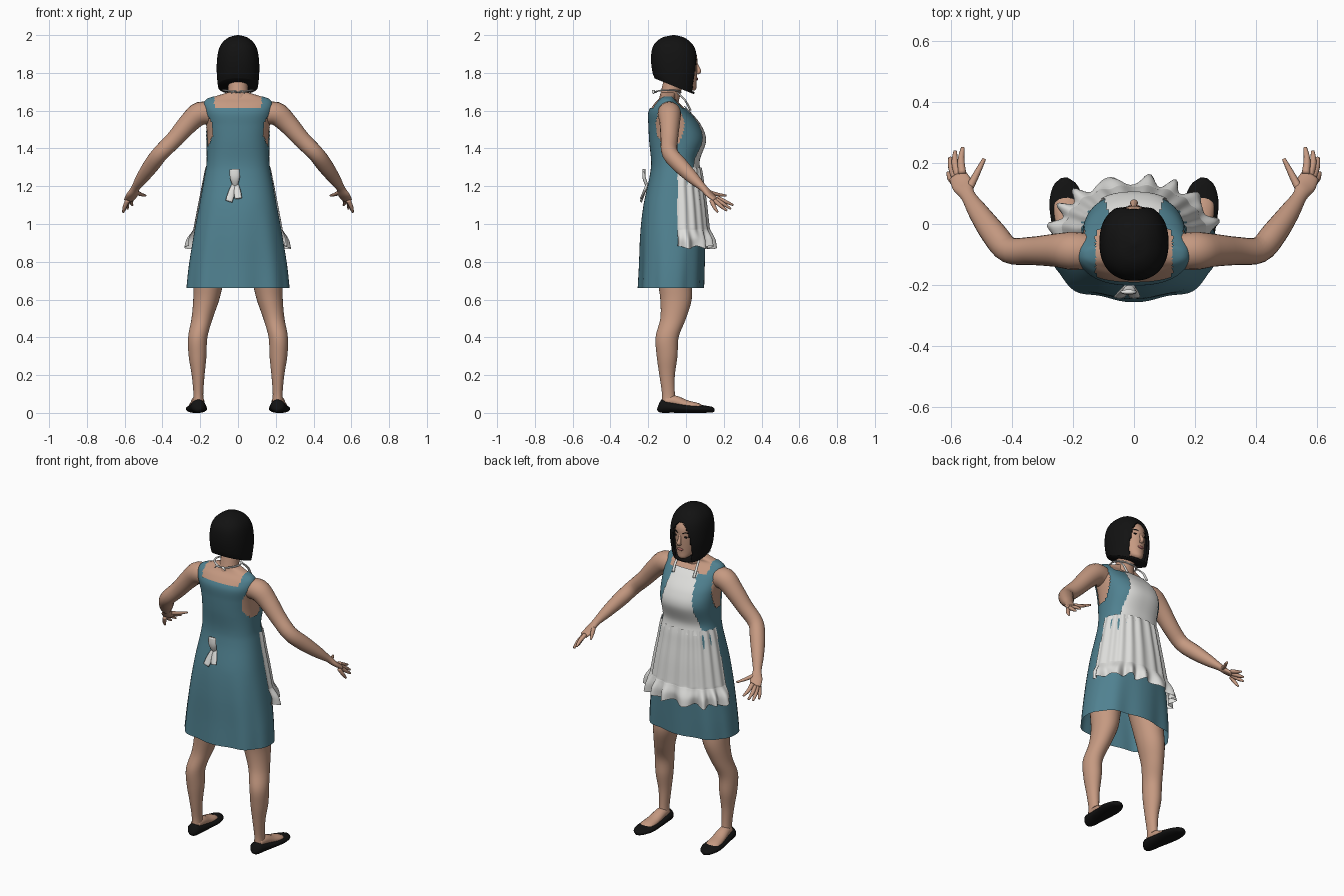
import bpy
import bmesh
from math import sin, cos, pi, copysign
from mathutils import Vector

cube = bpy.data.objects.get("Cube")
if cube:
    bpy.data.objects.remove(cube, do_unlink=True)


def material(name, red, green, blue):
    mat = bpy.data.materials.new(name)
    mat.use_nodes = True
    mat.diffuse_color = (red, green, blue, 1)
    bsdf = next(n for n in mat.node_tree.nodes if n.type == 'BSDF_PRINCIPLED')
    bsdf.inputs["Base Color"].default_value = (red, green, blue, 1)
    bsdf.inputs["Roughness"].default_value = 0.8
    return mat


SKIN = material("skin", 0.56, 0.32, 0.22)
TEAL = material("teal cloth", 0.08, 0.22, 0.28)
WHITE = material("white cloth", 0.74, 0.74, 0.72)
BLACK = material("black", 0.006, 0.006, 0.006)
LIPS = material("lips", 0.36, 0.13, 0.11)


def refine(rows, steps):
    """Catmull-Rom interpolation of any rows of numbers."""
    out = []
    for i in range(len(rows) - 1):
        a, b, c, d = (Vector(rows[max(0, min(len(rows) - 1, i + k))]) for k in (-1, 0, 1, 2))
        for s in range(steps):
            t = s / steps
            out.append(b + (c - a) * (t / 2) + (a * 2 - b * 5 + c * 4 - d) * (t * t / 2)
                       + (b * 3 - a - c * 3 + d) * (t ** 3 / 2))
    return out + [Vector(rows[-1])]


def skin_rings(name, rings, mat, keep=None, open_ends=False):
    """Bridge rings of points into one smooth object."""
    bm = bmesh.new()
    loops = [[bm.verts.new(p) for p in ring] for ring in rings]
    n = len(loops[0])
    for low, high in zip(loops, loops[1:]):
        for i in range(n):
            j = (i + 1) % n
            bm.faces.new((low[i], low[j], high[j], high[i]))
    caps = [bm.faces.new(loops[0]), bm.faces.new(loops[-1])]
    bmesh.ops.recalc_face_normals(bm, faces=bm.faces)
    if open_ends:
        bmesh.ops.delete(bm, geom=caps, context='FACES')
    if keep:
        gone = [f for f in bm.faces if not keep(f.calc_center_median())]
        bmesh.ops.delete(bm, geom=gone, context='FACES')
    for f in bm.faces:
        f.smooth = True
    mesh = bpy.data.meshes.new(name)
    bm.to_mesh(mesh)
    bm.free()
    mesh.materials.append(mat)
    obj = bpy.data.objects.new(name, mesh)
    bpy.context.collection.objects.link(obj)
    return obj


def loft(name, rows, mat, grow=0, power=2, seg=32, steps=5, warp=None, **kw):
    """Stack of level ovals; each row is z, centre x, centre y, radius x, radius y."""
    rings = []
    for z, cx, cy, rx, ry in refine(rows, steps):
        ring = []
        for i in range(seg):
            a = 2 * pi * i / seg
            ux, uy = (copysign(abs(v) ** (2 / power), v) for v in (cos(a), sin(a)))
            p = Vector((cx + (rx + grow) * ux, cy + (ry + grow) * uy, z))
            ring.append(warp(p, a) if warp else p)
        rings.append(ring)
    return skin_rings(name, rings, mat, **kw)


def tube(name, rows, mat, ref=(0, 0, 1), seg=14, steps=4, floor=None):
    """Tube along a path; each row is x, y, z, radius, flatness along ref."""
    pts = refine(rows, steps)
    rings = []
    for i, row in enumerate(pts):
        way = pts[min(i + 1, len(pts) - 1)].to_3d() - pts[max(i - 1, 0)].to_3d()
        way = Vector(way).normalized()
        side = way.cross(Vector(ref)).normalized()
        up = side.cross(way)
        ring = []
        for k in range(seg):
            a = 2 * pi * k / seg
            p = Vector(row[:3]) + side * (row[3] * cos(a)) + up * (row[3] * row[4] * sin(a))
            if floor is not None:
                p.z = max(p.z, floor)
            ring.append(p)
        rings.append(ring)
    return skin_rings(name, rings, mat)


def ellipsoid(name, centre, size, mat):
    bpy.ops.mesh.primitive_uv_sphere_add(segments=16, ring_count=10, location=centre)
    obj = bpy.context.object
    obj.name = name
    obj.scale = size
    obj.data.materials.append(mat)
    bpy.ops.object.shade_smooth()


# Dress, torso and bib share one body profile
SKIRT = [(0.66, 0, -.08, .27, .17), (0.78, 0, -.075, .258, .17), (0.95, 0, -.07, .232, .17),
         (1.1, 0, -.065, .205, .16), (1.25, 0, -.055, .178, .138)]
BODICE = [(1.33, 0, -.06, .166, .125), (1.44, 0, -.048, .168, .147), (1.52, 0, -.062, .174, .137),
          (1.59, 0, -.09, .182, .11), (1.635, 0, -.1, .183, .075), (1.662, 0, -.1, .165, .05),
          (1.678, 0, -.095, .12, .045), (1.695, 0, -.09, .065, .045)]


def dress_area(p):
    arm_hole = abs(p.x) > .13 and ((p.y + .085) / .075) ** 2 + ((p.z - 1.52) / .11) ** 2 < 1
    return not arm_hole and (p.z < 1.615 or abs(p.x) > .125)


def bib_area(p):
    return p.y > -.06 and 1.27 < p.z < 1.625 and abs(p.x) < .075 + (1.625 - p.z) * .17


def hem_folds(p, a):
    fade = max(0, (1.1 - p.z) / .44)
    p.x *= 1 + .012 * fade * cos(8 * a)
    p.y += .006 * fade * sin(9 * a)
    return p


loft("dress", SKIRT + BODICE, TEAL, power=2.4, seg=96, steps=8, warp=hem_folds,
     keep=dress_area, open_ends=True)
loft("torso", BODICE, SKIN, grow=-.006, power=2.4, seg=64)
loft("apron_bib", SKIRT[-1:] + BODICE, WHITE, grow=.007, power=2.4, seg=128, steps=8,
     keep=bib_area, open_ends=True)


# Gathered apron skirt with a ruffled frill
def ruffles(p, a):
    frill = max(0, .975 - p.z) / .1
    wave = .004 * cos(22 * a) + .02 * frill * cos(17 * a + 3 * sin(5 * a) * .3)
    p.x += wave * cos(a)
    p.y += wave * sin(a)
    p.z += .008 * frill * sin(13 * a)
    return p


APRON = [(0.875, 0, -.07, .27, .212), (0.92, 0, -.07, .266, .212), (0.965, 0, -.07, .242, .197),
         (0.985, 0, -.07, .237, .193), (1.1, 0, -.07, .215, .18), (1.2, 0, -.07, .195, .166),
         (1.26, 0, -.065, .183, .153), (1.3, 0, -.06, .174, .14)]
loft("apron_skirt", APRON, WHITE, power=2.3, seg=200, steps=6, warp=ruffles,
     keep=lambda p: p.y > -.045, open_ends=True)

# Ribbons: neck loop, neck bow and waist bow
loop = [(.078 * cos(a), -.095 + .066 * sin(a), 1.697 + .012 * abs(cos(a)), .006, .7)
        for a in (2 * pi * i / 16 for i in range(17))]
tube("neck_ribbon", loop, WHITE, seg=8)
for s in (-1, 1):
    tube("bib_strap", [(s * .06, -.045, 1.695, .007, .6), (s * .07, -.005, 1.655, .008, .6),
                       (s * .07, .025, 1.6, .009, .6)], WHITE, ref=(0, 1, 0), seg=8)
    tube("neck_bow", [(0, -.162, 1.695, .004, .6), (s * .02, -.172, 1.705, .009, .6),
                      (s * .035, -.172, 1.69, .004, .6)], WHITE, seg=8)
for part, x, z, dx, dz in (("waist_bow_loop", -.015, 1.2, -.003, .09),
                           ("waist_bow_left_tail", -.02, 1.21, -.028, -.09),
                           ("waist_bow_right_tail", -.01, 1.21, .012, -.075)):
    wide = .026 if dz > 0 else .019
    tube(part, [(x, -.205, z, .013, .6), (x + dx / 2, -.222, z + dz / 2, wide, .35),
                (x + dx, -.222 if dz > 0 else -.238, z + dz, wide, .3)],
         WHITE, ref=(0, 1, 0), seg=10)

# Neck, head and face
loft("neck", [(1.64, 0, -.095, .065, .055), (1.7, 0, -.08, .053, .053),
              (1.8, 0, -.055, .053, .055)], SKIN, seg=24)
loft("head", [(1.707, 0, .03, .016, .016), (1.72, 0, .018, .036, .037), (1.75, 0, -.01, .056, .066),
              (1.8, 0, -.03, .069, .089), (1.85, 0, -.04, .076, .1), (1.9, 0, -.045, .077, .1),
              (1.95, 0, -.055, .058, .075), (1.97, 0, -.06, .03, .04)], SKIN)
tube("nose", [(0, .05, 1.86, .007, 1), (0, .062, 1.83, .009, 1), (0, .069, 1.808, .013, .9),
              (0, .058, 1.797, .009, .8)], SKIN, ref=(0, 1, 0))
ellipsoid("lips", (0, .057, 1.768), (.02, .007, .008), LIPS)
for s in (-1, 1):
    ellipsoid("eye", (s * .032, .05, 1.846), (.013, .005, .005), BLACK)
    tube("eyebrow", [(s * .015, .057, 1.866, .002, 1), (s * .032, .051, 1.872, .003, 1),
                     (s * .048, .038, 1.867, .002, 1)], BLACK, seg=6)


# Bob haircut, longer towards the face
def slope_hair(p, a):
    edge = 1.772 - .4 * max(0, p.y + .17)
    p.z = 2 - (2 - p.z) * (2 - edge) / .23
    return p


def hair_area(p):
    return p.y < -.01 or (p.x / .066) ** 2 + ((p.z - 1.775) / .155) ** 2 > 1


hair = loft("hair", [(1.77, 0, -.062, .105, .104), (1.8, 0, -.063, .11, .114),
                     (1.86, 0, -.06, .113, .125), (1.92, 0, -.06, .106, .121),
                     (1.96, 0, -.062, .088, .1), (1.988, 0, -.065, .052, .06),
                     (2, 0, -.065, .006, .006)], BLACK, power=2.3, seg=96, steps=8,
            warp=slope_hair, keep=hair_area)
thick = hair.modifiers.new("thickness", 'SOLIDIFY')
thick.thickness = .012
thick.offset = -1

# Limbs, mirrored left and right
FINGERS = {"index_finger": [(.562, .165, 1.14), (.566, .21, 1.118), (.56, .25, 1.1)],
           "middle_finger": [(.575, .16, 1.13), (.586, .2, 1.105), (.585, .238, 1.08)],
           "ring_finger": [(.583, .15, 1.125), (.597, .185, 1.095), (.602, .217, 1.07)],
           "little_finger": [(.585, .135, 1.125), (.6, .15, 1.09), (.608, .168, 1.062)],
           "thumb": [(.54, .115, 1.17), (.517, .16, 1.158), (.49, .213, 1.15)]}
for s, side in ((1, "left"), (-1, "right")):
    def flip(rows, s=s):
        return [(s * r[0], *r[1:]) for r in rows]

    tube(side + "_arm", flip([
        (.13, -.09, 1.58, .055, 1), (.2, -.088, 1.585, .062, 1), (.26, -.086, 1.535, .054, 1),
        (.335, -.088, 1.45, .046, 1), (.41, -.085, 1.375, .043, 1), (.46, -.03, 1.31, .042, 1),
        (.51, .04, 1.24, .033, .95), (.543, .092, 1.19, .024, .8),
        (.56, .125, 1.155, .034, .45), (.577, .158, 1.128, .03, .4)]), SKIN, seg=20)
    for finger, path in FINGERS.items():
        radii = (.013, .011, .006)
        tube(side + "_" + finger, flip([(*p, r, .9) for p, r in zip(path, radii)]), SKIN, seg=10)
    legs = [(.87, .13, -.075, .095, .1), (.7, .155, -.06, .08, .09), (.6, .168, -.053, .069, .083),
            (.5, .19, -.068, .056, .068), (.4, .213, -.1, .051, .061), (.3, .214, -.1, .047, .055),
            (.2, .211, -.1, .034, .041), (.1, .21, -.093, .026, .034), (.04, .21, -.09, .03, .04)]
    loft(side + "_leg", [(r[0], s * r[1], *r[2:]) for r in legs], SKIN)
    tube(side + "_foot", flip([(.21, -.11, .06, .028, 1), (.212, -.06, .062, .034, .9),
                               (.217, 0, .043, .039, .65), (.222, .06, .032, .042, .5),
                               (.224, .09, .02, .03, .5)]), SKIN)
    tube(side + "_shoe", flip([(.21, -.146, .04, .014, 1.4), (.21, -.13, .036, .036, .97),
                               (.212, -.07, .03, .045, .65), (.217, 0, .024, .052, .48),
                               (.221, .07, .021, .056, .4), (.226, .125, .018, .04, .42),
                               (.228, .15, .014, .012, .7)]), BLACK, seg=24, floor=0)
